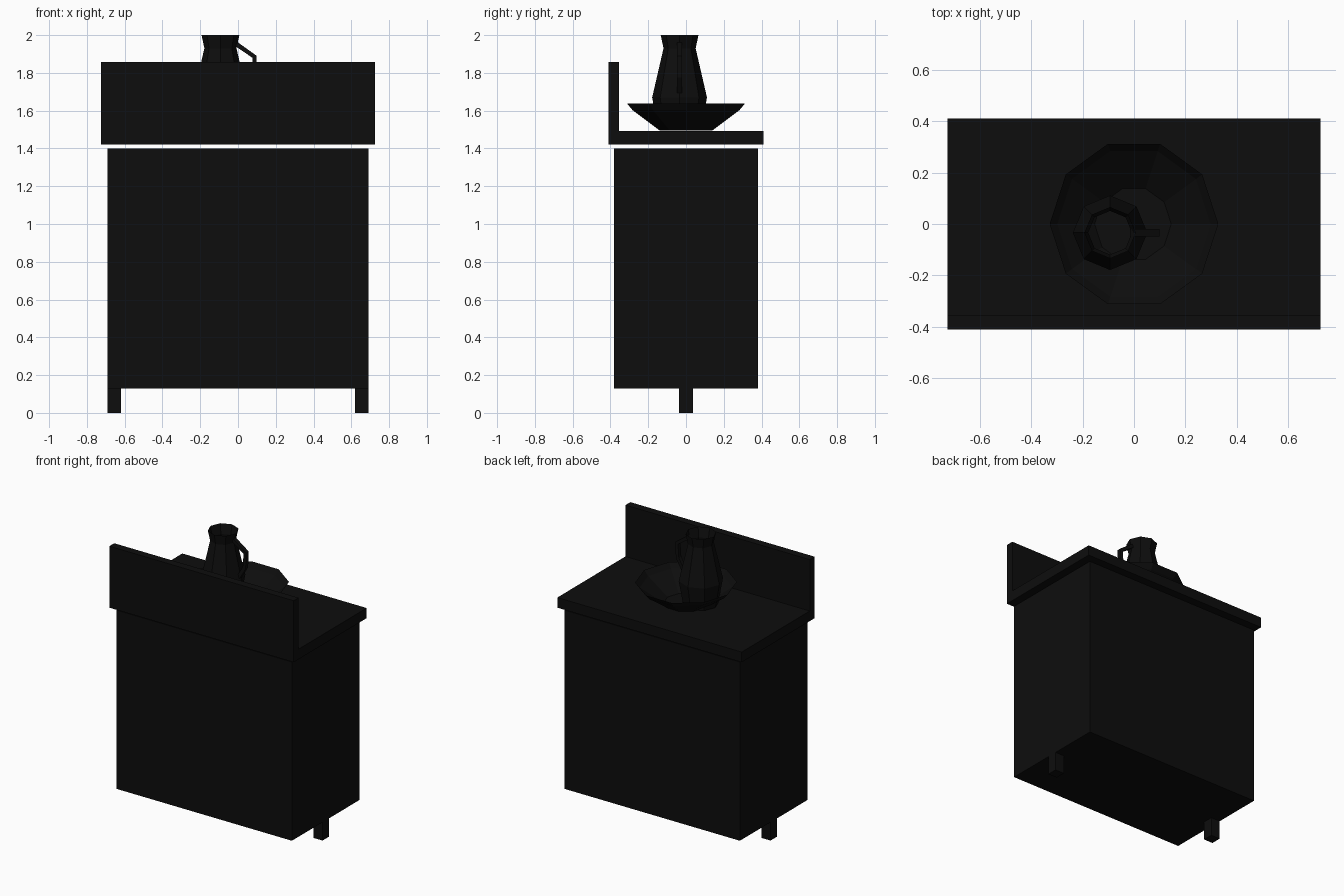
import bpy, bmesh, math
from mathutils import Vector

if "Cube" in bpy.data.objects:
    bpy.data.objects.remove(bpy.data.objects["Cube"])

black = bpy.data.materials.new("soot black")
black.diffuse_color = (0.004, 0.004, 0.004, 1)
black.use_nodes = True
black.node_tree.nodes["Principled BSDF"].inputs["Base Color"].default_value = black.diffuse_color


def make(name, bm):
    bmesh.ops.recalc_face_normals(bm, faces=bm.faces)
    mesh = bpy.data.meshes.new(name)
    bm.to_mesh(mesh)
    bm.free()
    mesh.materials.append(black)
    ob = bpy.data.objects.new(name, mesh)
    bpy.context.collection.objects.link(ob)
    return ob


def box(name, lo, hi):
    bm = bmesh.new()
    bmesh.ops.create_cube(bm, size=1)
    for v in bm.verts:
        v.co = Vector([l + (c + 0.5) * (h - l) for c, l, h in zip(v.co, lo, hi)])
    return make(name, bm)


def vessel(name, profile, sides, x, y):
    """Open vessel: faceted rings of (radius, z) with a closed bottom."""
    bm = bmesh.new()
    rings = []
    for r, z in profile:
        rings.append([bm.verts.new((x + r * math.cos(2 * math.pi * i / sides),
                                    y + r * math.sin(2 * math.pi * i / sides), z))
                      for i in range(sides)])
    for a, b in zip(rings, rings[1:]):
        for i in range(sides):
            j = (i + 1) % sides
            bm.faces.new((a[i], a[j], b[j], b[i]))
    bm.faces.new(rings[0][::-1])
    return make(name, bm)


# Cabinet, on one central leg at each end
box("cabinet", (-0.69, -0.38, 0.13), (0.69, 0.38, 1.40))
for side, x in (("left", -0.655), ("right", 0.655)):
    box(side + "_leg", (x - 0.035, -0.036, 0), (x + 0.035, 0.036, 0.13))

# Top slab, slightly raised above the cabinet, and its upright board
box("table_top", (-0.725, -0.41, 1.42), (0.725, 0.41, 1.492))
box("splash_board", (-0.725, -0.41, 1.492), (0.725, -0.355, 1.857))

# Wash bowl and water jug
vessel("bowl", [(0.145, 1.494), (0.298, 1.603), (0.328, 1.638)], 10, 0, 0)
jx, jy = -0.093, -0.034
vessel("jug", [(0.115, 1.50), (0.145, 1.67), (0.085, 1.93), (0.10, 2.0)], 8, jx, jy)

# Jug handle: square section swept along a bent path
path = [(-0.008, 1.952), (0.088, 1.885), (0.082, 1.78), (0.035, 1.70)]
pts = [Vector((x, 0, z)) for x, z in path]
bm = bmesh.new()
rings = []
for i, p in enumerate(pts):
    d = (pts[min(i + 1, 3)] - pts[max(i - 1, 0)]).normalized()
    n = Vector((-d.z, 0, d.x)) * 0.012
    rings.append([bm.verts.new(p + n * s + Vector((0, jy + t * 0.014, 0)))
                  for s, t in ((-1, -1), (1, -1), (1, 1), (-1, 1))])
for a, b in zip(rings, rings[1:]):
    for i in range(4):
        j = (i + 1) % 4
        bm.faces.new((a[i], a[j], b[j], b[i]))
bm.faces.new(rings[0])
bm.faces.new(rings[-1])
make("jug_handle", bm)
